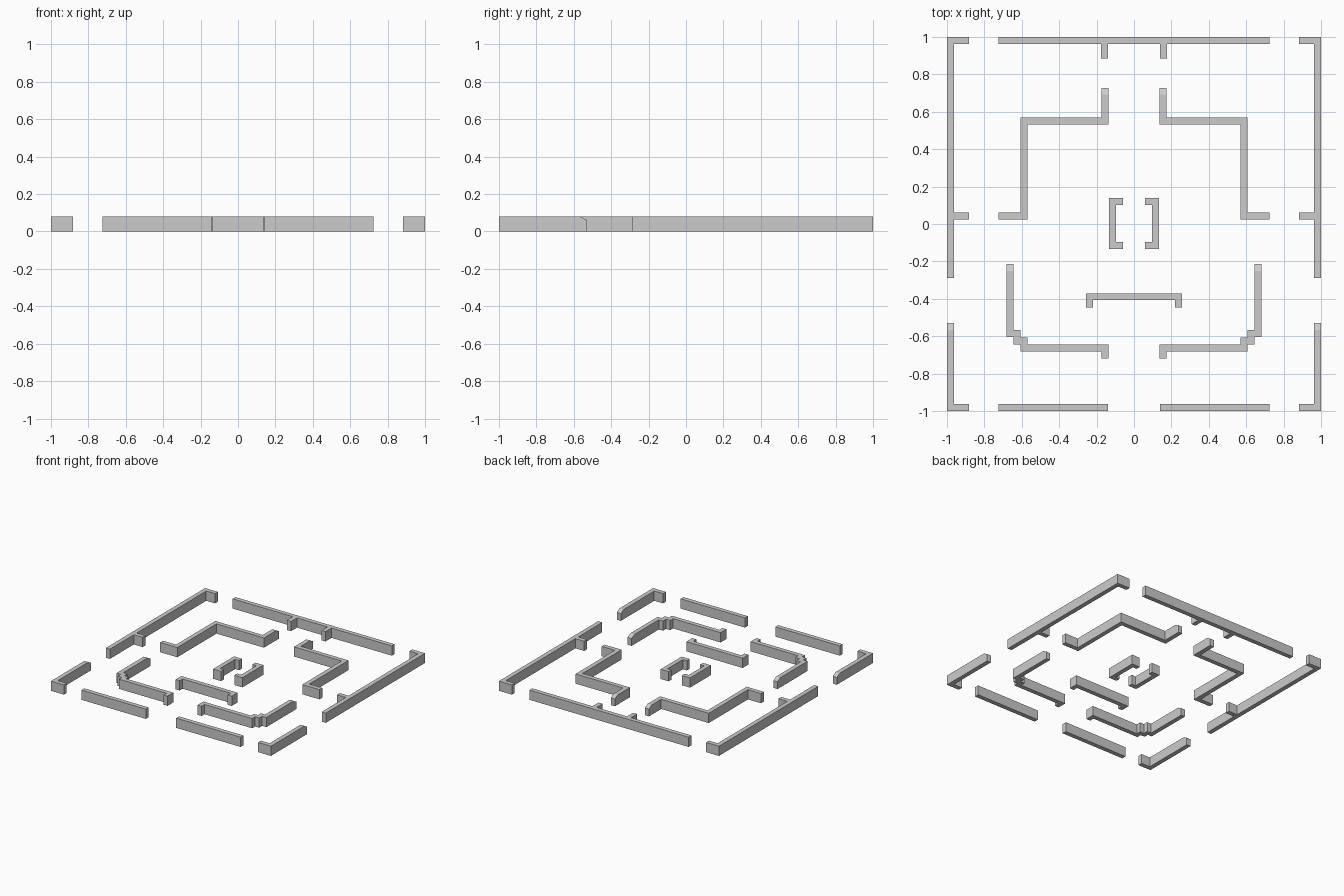
import bpy, bmesh
from mathutils import Vector

if "Cube" in bpy.data.objects:
    bpy.data.objects.remove(bpy.data.objects["Cube"])

HALF, H = 0.0185, 0.08        # half thickness and height of every wall
CUT_LEN, CUT_DROP = 0.036, 0.02   # sloped top at some free wall ends


def wall(name, path, cut_start=False, cut_end=False, mirror=True):
    """Sweep a rectangular wall section along a plan path with square corners."""
    pts = [Vector(p) for p in path]
    tops = [H] * len(pts)
    if cut_start:
        pts.insert(1, pts[0] + (pts[1] - pts[0]).normalized() * CUT_LEN)
        tops = [H - CUT_DROP] + tops
    if cut_end:
        pts.insert(-1, pts[-1] + (pts[-2] - pts[-1]).normalized() * CUT_LEN)
        tops = tops + [H - CUT_DROP]
    dirs = [(b - a).normalized() for a, b in zip(pts, pts[1:])]
    bm = bmesh.new()
    rings = []
    for i, p in enumerate(pts):
        d0, d1 = dirs[max(i - 1, 0)], dirs[min(i, len(dirs) - 1)]
        n0, n1 = Vector((-d0.y, d0.x)), Vector((-d1.y, d1.x))
        off = (n0 + n1) / (1 + n0.dot(n1)) * HALF
        l, r = p + off, p - off
        rings.append([bm.verts.new(c) for c in (
            (l.x, l.y, 0), (r.x, r.y, 0), (r.x, r.y, tops[i]), (l.x, l.y, tops[i]))])
    for a, b in zip(rings, rings[1:]):
        for k in range(4):
            j = (k + 1) % 4
            bm.faces.new((a[k], a[j], b[j], b[k]))
    bm.faces.new(rings[0])
    bm.faces.new(rings[-1])
    bmesh.ops.recalc_face_normals(bm, faces=bm.faces)
    mesh = bpy.data.meshes.new(name)
    bm.to_mesh(mesh)
    bm.free()
    obj = bpy.data.objects.new(name, mesh)
    bpy.context.collection.objects.link(obj)
    if mirror:
        obj.modifiers.new("Mirror", 'MIRROR')
    return obj


E = 1 - HALF   # centreline of the outer walls

# Outer enclosure
wall("back_wall", [(-0.724, E), (0.724, E)], mirror=False)
wall("back_wall_stub", [(0.157, 1 - 2 * HALF), (0.157, 0.885)])
wall("side_wall", [(0.883, E), (E, E), (E, -0.288)])
wall("side_wall_stub", [(1 - 2 * HALF, 0.042), (0.883, 0.042)])
wall("front_corner_wall", [(E, -0.53), (E, -E), (0.883, -E)], cut_start=True)
wall("front_wall", [(0.138, -E), (0.724, -E)])

# Inner rooms
wall("inner_back_wall", [(0.155, 0.728), (0.155, 0.551), (0.587, 0.551),
                         (0.587, 0.042), (0.724, 0.042)], cut_start=True)
wall("inner_front_wall", [(0.663, -0.215), (0.663, -0.586), (0.625, -0.586),
                          (0.625, -0.625), (0.587, -0.625), (0.587, -0.663),
                          (0.155, -0.663), (0.155, -0.72)], cut_start=True)

# Central screen and bracket pair
wall("front_screen", [(-0.237, -0.446), (-0.237, -0.389),
                      (0.237, -0.389), (0.237, -0.446)], mirror=False)
wall("centre_bracket", [(0.06, 0.12), (0.115, 0.12), (0.115, -0.115), (0.06, -0.115)])
